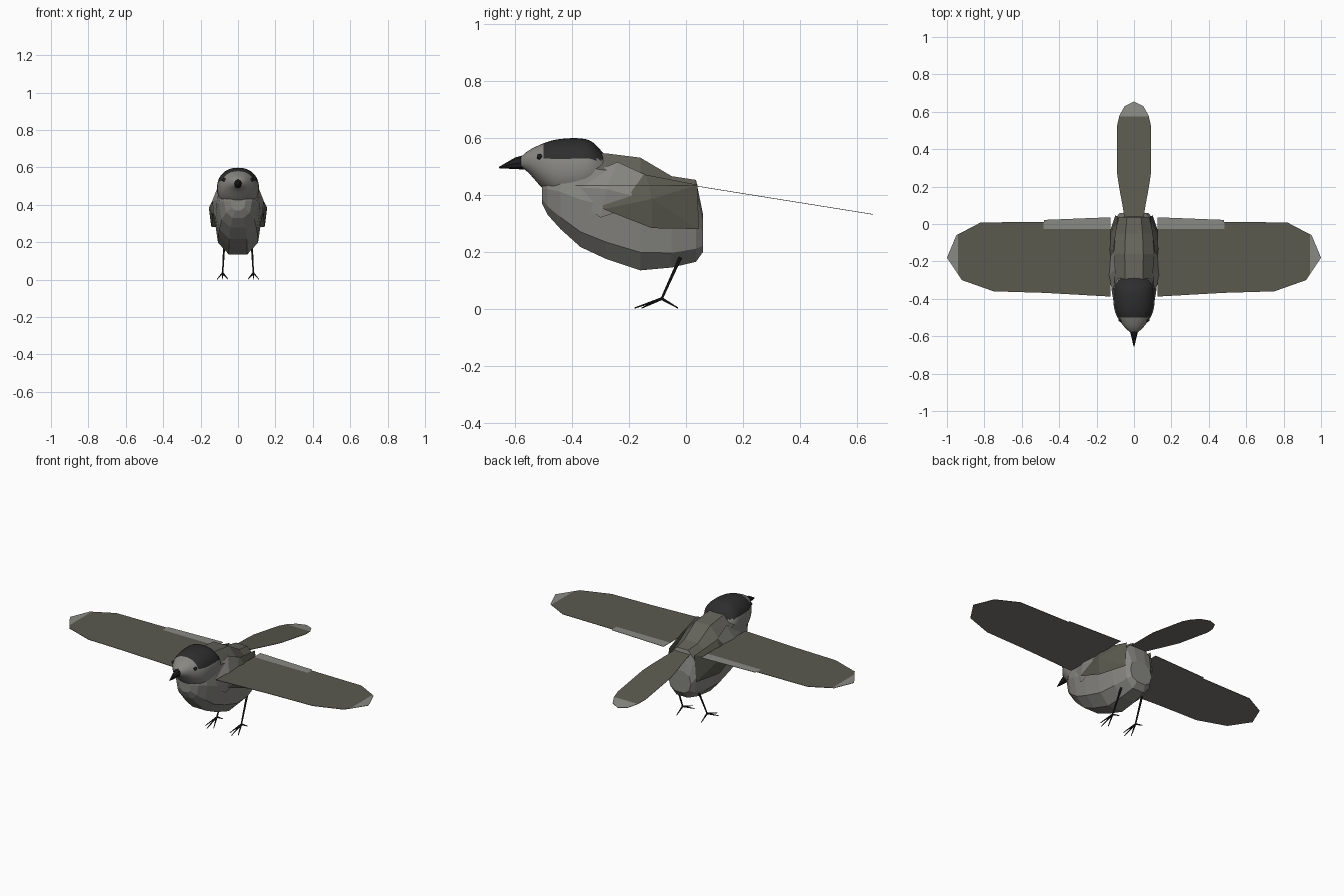
import bpy, bmesh, math
from mathutils import Vector

if "Cube" in bpy.data.objects:
    bpy.data.objects.remove(bpy.data.objects["Cube"])


def material(name, rgb):
    m = bpy.data.materials.new(name)
    m.diffuse_color = (*rgb, 1)
    m.use_nodes = True
    m.node_tree.nodes["Principled BSDF"].inputs["Base Color"].default_value = m.diffuse_color
    return m


OLIVE = material("olive_feather", (.102, .101, .078))
LIGHT = material("pale_feather_edge", (.25, .25, .23))
UNDER = material("feather_underside", (.195, .186, .178))
FLANK = material("grey_flank", (.245, .242, .222))
BACK = material("back_feather", (.125, .123, .102))
CAP = material("dark_cap", (.027, .027, .028))
BLACK = material("black", (.013, .013, .013))


def finish(name, bm, mats, rule=None, smooth=False):
    """Turn a bmesh into an object; rule picks a material slot per face."""
    bm.normal_update()
    for f in bm.faces:
        if rule:
            f.material_index = rule(f.calc_center_median(), f.normal)
        f.smooth = smooth
    me = bpy.data.meshes.new(name)
    bm.to_mesh(me)
    bm.free()
    for m in mats:
        me.materials.append(m)
    ob = bpy.data.objects.new(name, me)
    bpy.context.collection.objects.link(ob)
    return ob


def refine(rows, steps):
    """Catmull-Rom interpolation between cross-section rows."""
    out = []
    for i in range(len(rows) - 1):
        p = [rows[max(0, min(len(rows) - 1, i + k))] for k in (-1, 0, 1, 2)]
        for s in range(steps):
            t = s / steps
            out.append([.5 * (2*b + (c-a)*t + (2*a-5*b+4*c-d)*t*t + (3*b-a-3*c+d)*t**3)
                        for a, b, c, d in zip(*p)])
    return out + [rows[-1]]


def loft(rows, sides, power=2.0):
    """Skin rounded sections; each row is y, bottom, top, half width."""
    bm = bmesh.new()
    rings = []
    angles = [2 * math.pi * k / sides for k in range(sides)]
    peak = max(math.sin(a) for a in angles) ** (2 / power)
    for y, zb, zt, w in rows:
        ring = []
        for a in angles:
            c, s = math.cos(a), math.sin(a)
            x = math.copysign(abs(c) ** (2 / power), c) * w
            z = math.copysign(abs(s) ** (2 / power), s) / peak * (zt - zb) / 2 + (zt + zb) / 2
            ring.append(bm.verts.new((x, y, z)))
        rings.append(ring)
    for r, q in zip(rings, rings[1:]):
        for k in range(sides):
            n = (k + 1) % sides
            bm.faces.new((r[k], r[n], q[n], q[k]))
    bm.faces.new(rings[0])
    bm.faces.new(rings[-1])
    bmesh.ops.recalc_face_normals(bm, faces=bm.faces)
    return bm


# Faceted body with a darker back
body_rows = [(-.505, .37, .47, .04), (-.485, .33, .51, .075), (-.44, .28, .54, .103),
             (-.37, .217, .55, .118), (-.28, .175, .545, .125), (-.16, .135, .53, .127),
             (-.05, .145, .465, .117), (.035, .165, .452, .097), (.06, .20, .33, .075)]
finish("body", loft(body_rows, 10, 2.5), [FLANK, BACK],
       lambda c, n: int(c.z > .43 and c.y > -.33 and n.z > .35))

# Smooth head with dark cap
head_rows = [(-.578, .497, .533, .022), (-.55, .475, .556, .052), (-.50, .42, .58, .088),
             (-.45, .385, .594, .106), (-.38, .38, .598, .112), (-.33, .40, .586, .108),
             (-.285, .42, .54, .085)]
finish("head", loft(refine(head_rows, 6), 40, 2.2), [FLANK, CAP],
       lambda c, n: int(c.z > .522 and -.5 < c.y < -.288), True)

# Beak
finish("beak", loft([(-.555, .488, .543, .026), (-.60, .49, .53, .015),
                     (-.655, .493, .498, .002)], 8), [BLACK])

# Eyes
for sx in (-1, 1):
    bm = bmesh.new()
    bmesh.ops.create_uvsphere(bm, u_segments=12, v_segments=8, radius=.010)
    bmesh.ops.translate(bm, verts=bm.verts, vec=(sx * .073, -.513, .533))
    finish("eye", bm, [BLACK], smooth=True)


def sheet(name, outline, height, cuts, rule):
    """Thin feathered sheet, cut along colour borders, dark underneath."""
    bm = bmesh.new()
    bm.faces.new([bm.verts.new((x, y, 0)) for x, y in outline])
    for co, no in cuts:
        bmesh.ops.bisect_plane(bm, geom=bm.verts[:] + bm.edges[:] + bm.faces[:],
                               plane_co=co, plane_no=no)
    bm.normal_update()
    for f in bm.faces:
        if f.normal.z < 0:
            f.normal_flip()
    for v in bm.verts:
        v.co.z = height(v.co.y)
    ob = finish(name, bm, [OLIVE, LIGHT, UNDER], rule)
    mod = ob.modifiers.new("thickness", "SOLIDIFY")
    mod.thickness, mod.offset, mod.material_offset = .002, -1, 2


# Spread wings with pale tips and inner trailing edges
wing = [(.125, .036), (.48, .022), (.48, .012), (.82, .008), (.95, -.06), (1, -.18),
        (.92, -.30), (.75, -.36), (.48, -.368), (.125, -.388)]
for sx in (-1, 1):
    sheet("wing", [(sx * x, y) for x, y in wing], lambda y: .432,
          [((sx * .94, 0, 0), (1, 0, 0)), ((sx * .485, 0, 0), (1, 0, 0)),
           ((0, -.026, 0), (0, 1, 0))],
          lambda c, n: int(abs(c.x) > .94 or (abs(c.x) < .483 and c.y > -.026)))

# Tail with pale tip
half_tail = [(.05, .02), (.058, .08), (.08, .20), (.092, .28), (.092, .52),
             (.078, .58), (.05, .63)]
sheet("tail", half_tail + [(0, .655)] + [(-x, y) for x, y in reversed(half_tail)],
      lambda y: .434 - .16 * (y - .02), [((0, .575, 0), (0, 1, 0))],
      lambda c, n: int(c.y > .575))

# Folded flank panels: outline fanned to a raised ridge point
flank = [(.10, -.31, .45), (.11, -.14, .47), (.085, .04, .435), (.10, .045, .28),
         (.143, -.12, .283), (.135, -.29, .35)]
shoulder = [(.09, -.44, .43), (.10, -.24, .515), (.11, -.12, .46), (.14, -.12, .38),
            (.125, -.30, .32)]
for sx in (-1, 1):
    for name, pts, peak, mat in (("folded_flank", flank, (.156, -.12, .385), OLIVE),
                                 ("shoulder", shoulder, (.138, -.28, .42), FLANK)):
        bm = bmesh.new()
        vs = [bm.verts.new((sx * x, y, z)) for x, y, z in pts]
        top = bm.verts.new((sx * peak[0], peak[1], peak[2]))
        for a, b in zip(vs, vs[1:] + vs[:1]):
            bm.faces.new((a, b, top))
        bm.faces.new(vs)
        bmesh.ops.recalc_face_normals(bm, faces=bm.faces)
        finish(name, bm, [mat])


def rod(name, a, b, r1, r2):
    a, b = Vector(a), Vector(b)
    bm = bmesh.new()
    bmesh.ops.create_cone(bm, cap_ends=True, segments=6, radius1=r1, radius2=r2,
                          depth=(b - a).length)
    bm.transform((b - a).to_track_quat("Z", "Y").to_matrix().to_4x4())
    bmesh.ops.translate(bm, verts=bm.verts, vec=(a + b) / 2)
    finish(name, bm, [BLACK])


# Legs and toes
for sx in (-1, 1):
    ankle = (sx * .082, -.085, .036)
    rod("leg", (sx * .074, -.02, .18), ankle, .006, .004)
    for dx, y in ((-.028, -.155), (0, -.18), (.028, -.155), (0, -.028)):
        rod("toe", ankle, (sx * (.082 + dx), y, .003), .005, .002)
